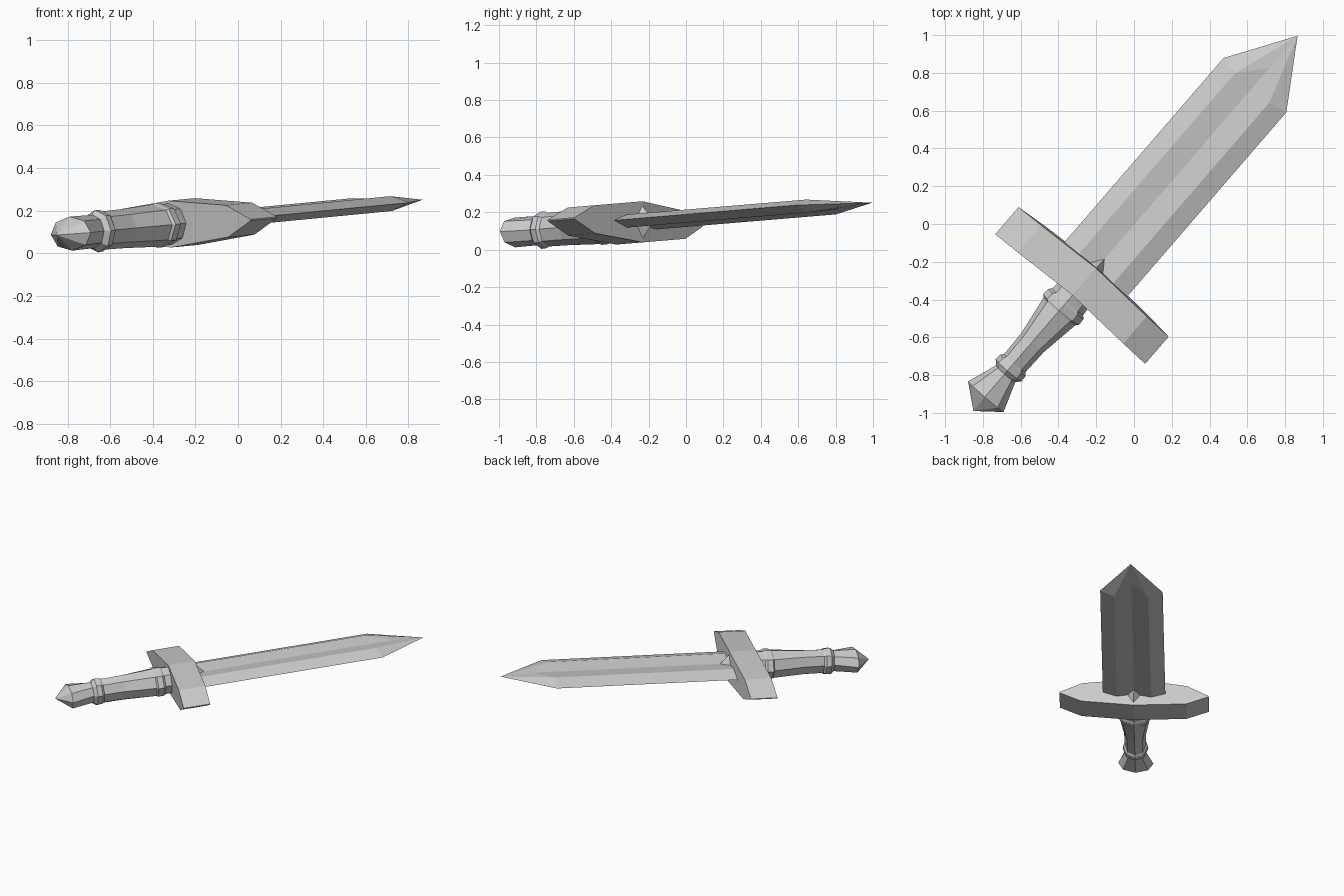
import bpy, math
from mathutils import Vector

if "Cube" in bpy.data.objects:
    bpy.data.objects.remove(bpy.data.objects["Cube"])

# Sword frame: t runs from pommel to tip, u across the guard, n through the thickness
ORIGIN = Vector((-0.85, -0.99, 0.086))
T = Vector((0.654, 0.757, 0.063)).normalized()
U = Vector((0.757, -0.654, 0.04)).normalized()
N = U.cross(T).normalized()


def place(u, n, t):
    return ORIGIN + U * u + N * n + T * t


def loft(name, rings, start_tip=None, end_tip=None):
    """Skin equal rings of (u, n, t) points, closing each end with a point or a cap."""
    k = len(rings[0])
    verts = [place(*p) for ring in rings for p in ring]
    faces = [(r * k + i, r * k + (i + 1) % k, (r + 1) * k + (i + 1) % k, (r + 1) * k + i)
             for r in range(len(rings) - 1) for i in range(k)]
    last = (len(rings) - 1) * k
    for tip, base, flip in ((start_tip, 0, True), (end_tip, last, False)):
        loop = [base + i for i in range(k)]
        if flip:
            loop.reverse()
        if tip:
            verts.append(place(*tip))
            faces += [(loop[i], loop[(i + 1) % k], len(verts) - 1) for i in range(k)]
        else:
            faces.append(tuple(loop))
    mesh = bpy.data.meshes.new(name)
    mesh.from_pydata(verts, [], faces)
    mesh.update()
    obj = bpy.data.objects.new(name, mesh)
    bpy.context.collection.objects.link(obj)
    return obj


def octagon(t, ru, rn):
    return [(ru * math.cos(a * math.pi / 4), rn * math.sin(a * math.pi / 4), t) for a in range(8)]


# Pommel: flattened octagon with a pointed end
loft("pommel", [octagon(0.10, 0.124, 0.08), octagon(0.27, 0.065, 0.078)], start_tip=(0, 0, 0))

# Grip: collar, waist and flared shoulder
grip = [(0.26, 0.066, 0.08), (0.285, 0.09, 0.1), (0.32, 0.088, 0.098), (0.335, 0.074, 0.09),
        (0.48, 0.078, 0.092), (0.70, 0.112, 0.1), (0.71, 0.125, 0.105), (0.75, 0.123, 0.105),
        (0.765, 0.108, 0.098), (0.86, 0.10, 0.095)]
loft("grip", [octagon(*g) for g in grip])

# Guard: thick in the middle, thinning to an edge at both ends, swept slightly back
guard = []
for u, h, shift in ((-0.525, 0.003, -0.025), (-0.37, 0.075, -0.015), (0, 0.11, 0.005),
                    (0.37, 0.075, -0.015), (0.525, 0.003, -0.025)):
    t0, t1 = 0.81 + shift, 1.0 + shift
    guard.append([(u, -h, t0), (u, -h, t1), (u, h, t1), (u, h, t0)])
loft("guard", guard)

# Small pyramid where the blade leaves the guard
loft("guard_centre", [[(-0.07, -0.0, 0.99), (0, -0.105, 0.99), (0.07, 0, 0.99), (0, 0.105, 0.99)]],
     end_tip=(0, 0, 1.08))

# Blade: two ridges with a central groove on each side
half = [(-0.22, 0, 2.284), (-0.12, 0.035, 2.265), (0, 0.018, 2.41), (0.12, 0.035, 2.265), (0.22, 0, 2.284)]
section = half[::-1] + [(u, -n, t) for u, n, t in half[1:-1]]
loft("blade", [[(u, n, 0.95) for u, n, t in section], section], end_tip=(0, 0, 2.63))
